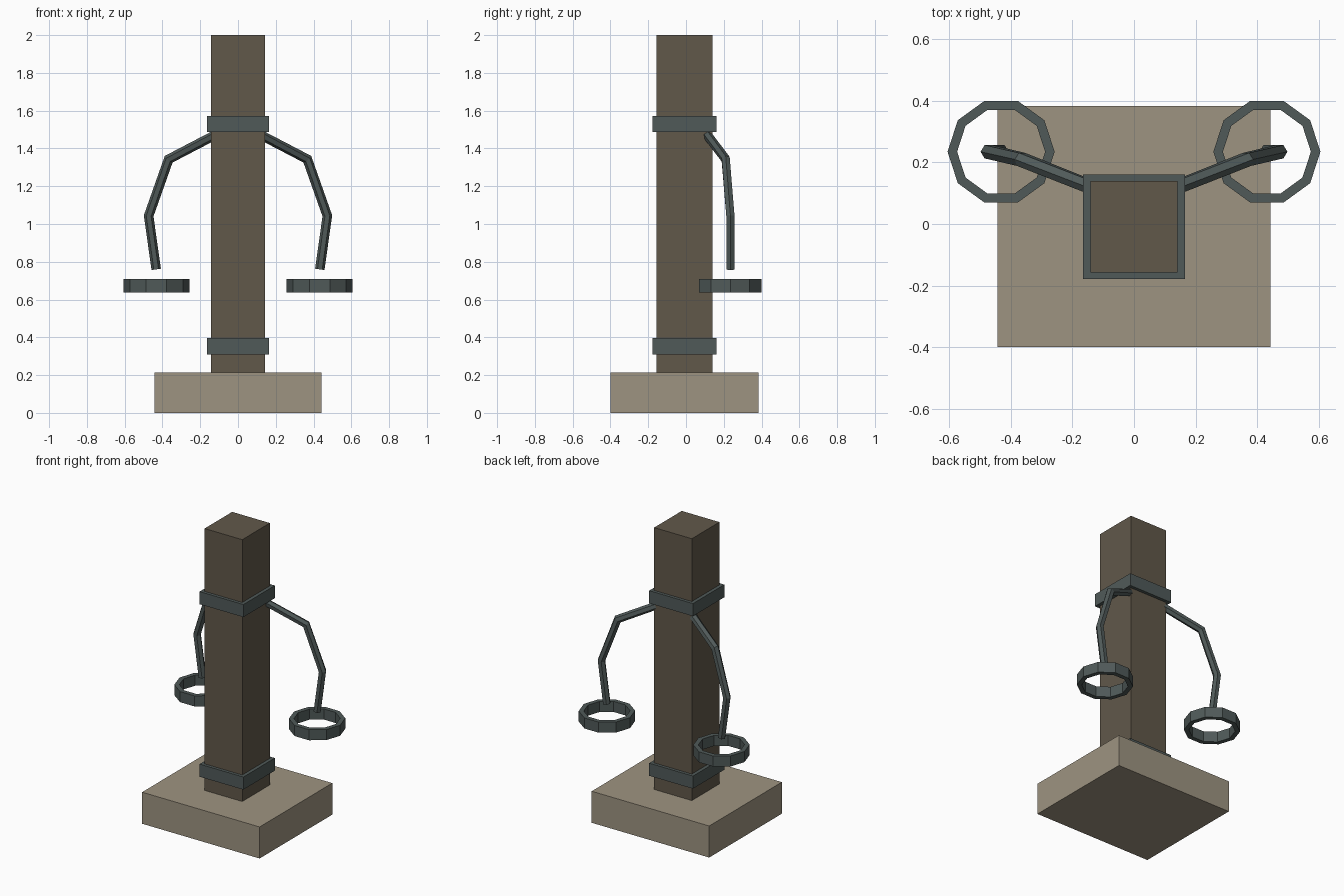
import bpy, bmesh
from math import cos, sin, pi
from mathutils import Vector

cube = bpy.data.objects.get("Cube")
if cube:
    bpy.data.objects.remove(cube, do_unlink=True)


def linear(c):
    return c / 12.92 if c <= 0.04045 else ((c + 0.055) / 1.055) ** 2.4


def material(name, rgb):
    m = bpy.data.materials.new(name)
    m.use_nodes = True
    col = [linear(c / 255) for c in rgb] + [1.0]
    m.diffuse_color = col
    m.node_tree.nodes["Principled BSDF"].inputs["Base Color"].default_value = col
    return m


wood = material("dark wood", (97, 88, 74))
stone = material("pale stone", (158, 148, 129))
iron = material("grey iron", (80, 90, 89))


def finish(name, bm, mat):
    bmesh.ops.recalc_face_normals(bm, faces=bm.faces)
    me = bpy.data.meshes.new(name)
    bm.to_mesh(me)
    bm.free()
    me.materials.append(mat)
    ob = bpy.data.objects.new(name, me)
    bpy.context.collection.objects.link(ob)
    return ob


def box(name, lo, hi, mat):
    lo, hi = Vector(lo), Vector(hi)
    bm = bmesh.new()
    bmesh.ops.create_cube(bm, size=1)
    for v in bm.verts:
        v.co = (lo + hi) / 2 + v.co * (hi - lo)
    return finish(name, bm, mat)


def loft(name, sections, mat, loop=False):
    """Join equal point rings with quads; cap the ends unless looped."""
    bm = bmesh.new()
    rings = [[bm.verts.new(p) for p in s] for s in sections]
    n = len(rings[0])
    pairs = list(zip(rings, rings[1:]))
    if loop:
        pairs.append((rings[-1], rings[0]))
    else:
        bm.faces.new(rings[0])
        bm.faces.new(rings[-1])
    for a, b in pairs:
        for i in range(n):
            j = (i + 1) % n
            bm.faces.new((a[i], a[j], b[j], b[i]))
    return finish(name, bm, mat)


def tube(name, path, radius, mat, sides=6):
    """Mitred tube along a bent path."""
    pts = [Vector(p) for p in path]
    sections = []
    for i, p in enumerate(pts):
        before = (p - pts[max(i - 1, 0)]).normalized()
        after = (pts[min(i + 1, len(pts) - 1)] - p).normalized()
        t = (before + after).normalized()
        miter = 1 / max(t.dot(before), t.dot(after))
        across = Vector((0, 1, 0))
        across = (across - t * across.dot(t)).normalized()
        outward = t.cross(across) * miter
        sections.append([p + radius * (outward * cos(a) + across * sin(a))
                         for a in (2 * pi * k / sides for k in range(sides))])
    return loft(name, sections, mat)


def shackle(name, x, y, z0, z1, inner, outer, mat, sides=10):
    sections = []
    for k in range(sides):
        a = 2 * pi * k / sides
        sections.append([(x + r * cos(a), y + r * sin(a), z) for r, z in
                         ((inner, z0), (outer, z0), (outer, z1), (inner, z1))])
    return loft(name, sections, mat, loop=True)


# Plinth and post
box("base_slab", (-0.443, -0.4, 0), (0.443, 0.383, 0.215), stone)
box("post", (-0.142, -0.157, 0.2), (0.142, 0.14, 2), wood)

# Iron bands around the post
for name, z in (("lower_band", 0.31), ("upper_band", 1.486)):
    box(name, (-0.165, -0.178, z), (0.165, 0.161, z + 0.086), iron)

# Hanging arms and open shackles on both sides
for side, s in (("left", 1), ("right", -1)):
    tube(side + "_arm", [(s * 0.11, 0.108, 1.477), (s * 0.367, 0.21, 1.343),
                         (s * 0.473, 0.235, 1.043), (s * 0.433, 0.235, 0.76)],
         0.025, iron)
    shackle(side + "_shackle", s * 0.432, 0.235, 0.638, 0.71, 0.143, 0.174, iron)
